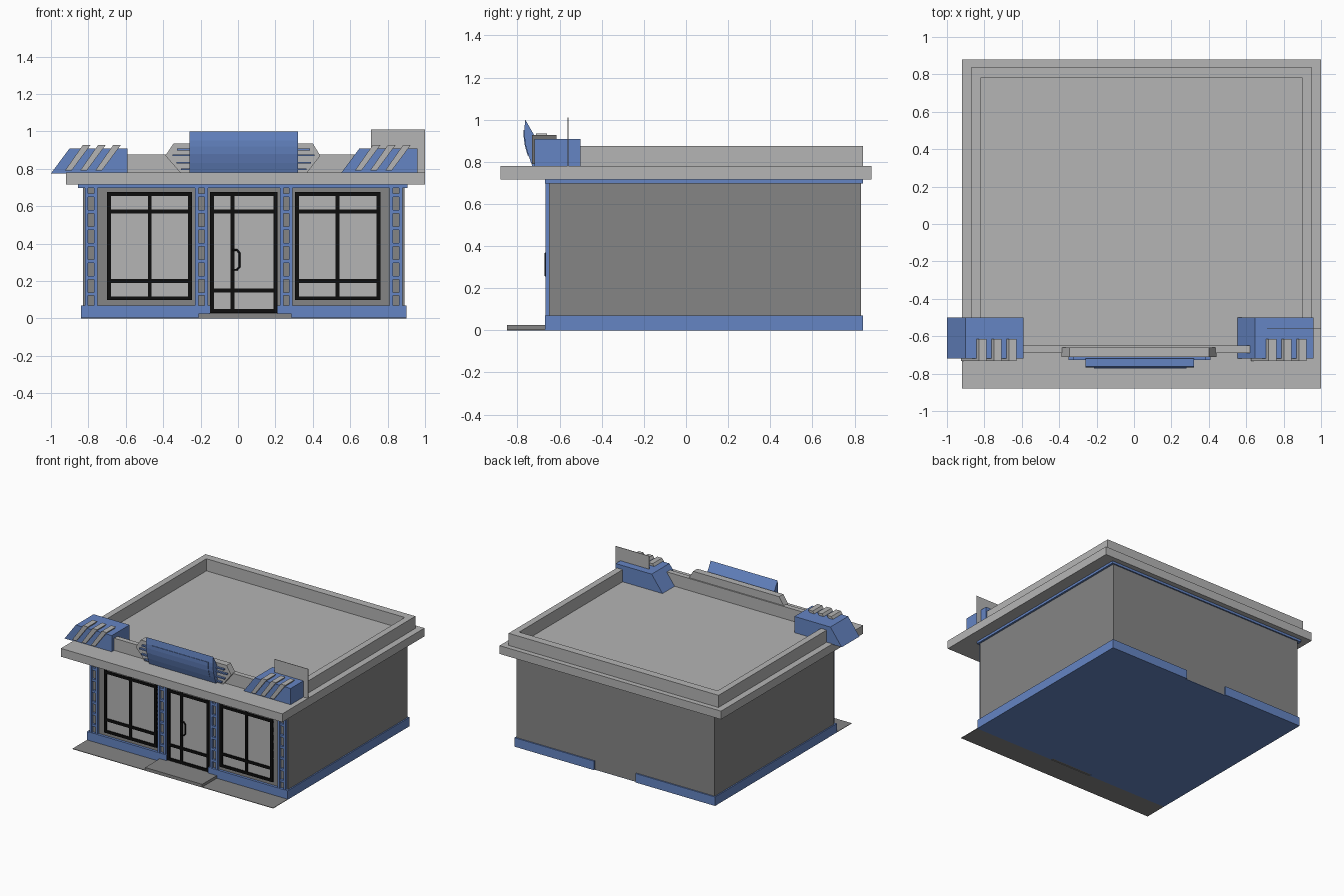
import bpy, bmesh
from mathutils import Vector

cube = bpy.data.objects.get("Cube")
if cube:
    bpy.data.objects.remove(cube, do_unlink=True)


def material(name, r, g, b):
    m = bpy.data.materials.new(name)
    m.use_nodes = True
    m.diffuse_color = (r, g, b, 1)
    m.node_tree.nodes["Principled BSDF"].inputs["Base Color"].default_value = (r, g, b, 1)
    return m


LIGHT = material("light grey", 0.46, 0.46, 0.46)
DARK = material("dark grey", 0.235, 0.235, 0.235)
BLUE = material("blue", 0.13, 0.235, 0.55)
BLACK = material("black", 0.004, 0.004, 0.004)


def prism(name, mat, points, axis, lo, hi):
    """Extrude a flat profile: (x, z) points along y, or (y, z) points along x."""
    bm = bmesh.new()
    place = (lambda a, b: (a, lo, b)) if axis == "y" else (lambda a, b: (lo, a, b))
    face = bm.faces.new([bm.verts.new(place(a, b)) for a, b in points])
    ext = bmesh.ops.extrude_face_region(bm, geom=[face])
    move = Vector((0, hi - lo, 0)) if axis == "y" else Vector((hi - lo, 0, 0))
    bmesh.ops.translate(bm, vec=move, verts=[v for v in ext["geom"] if isinstance(v, bmesh.types.BMVert)])
    bmesh.ops.recalc_face_normals(bm, faces=bm.faces)
    mesh = bpy.data.meshes.new(name)
    bm.to_mesh(mesh)
    bm.free()
    mesh.materials.append(mat)
    obj = bpy.data.objects.new(name, mesh)
    bpy.context.collection.objects.link(obj)
    return obj


def box(name, mat, x0, x1, y0, y1, z0, z1):
    return prism(name, mat, [(x0, z0), (x1, z0), (x1, z1), (x0, z1)], "y", y0, y1)


# Building shell, with the plinth interrupted at the doorways
box("walls", DARK, -0.83, 0.89, -0.65, 0.83, 0.003, 0.715)
box("plinth_right", BLUE, -0.84, -0.15, -0.67, 0.84, 0, 0.07)
box("plinth_left", BLUE, 0.21, 0.90, -0.67, 0.84, 0, 0.07)
box("underside", BLUE, -0.15, 0.21, -0.65, 0.83, 0, 0.003)
box("top_trim", BLUE, -0.855, 0.905, -0.67, 0.84, 0.697, 0.716)

# Pavement and door step
box("pavement", DARK, -0.84, 0.90, -0.85, -0.67, 0, 0.004)
box("door_step", DARK, -0.21, 0.285, -0.85, -0.65, 0.004, 0.025)

# Roof slab and parapet
box("roof_slab", LIGHT, -0.92, 1.0, -0.88, 0.88, 0.715, 0.78)
box("parapet_right", LIGHT, -0.87, -0.82, -0.55, 0.84, 0.78, 0.875)
box("parapet_left", LIGHT, 0.90, 0.95, -0.55, 0.84, 0.78, 0.875)
box("parapet_back", LIGHT, -0.82, 0.90, 0.78, 0.84, 0.78, 0.875)
box("parapet_front", LIGHT, -0.6, 0.62, -0.69, -0.65, 0.78, 0.875)


# Glazed units: pane, black border and bars
def glazing(name, x0, x1, z0, z1, upright, rails):
    t = 0.021
    box(name + "_pane", LIGHT, x0, x1, -0.654, -0.649, z0, z1)
    bars = [(x0, x0 + t, z0, z1), (x1 - t, x1, z0, z1), (x0, x1, z0, z0 + t), (x0, x1, z1 - t, z1),
            (upright - t / 2, upright + t / 2, z0, z1)]
    bars += [(x0, x1, z - t / 2, z + t / 2) for z in rails]
    for a, b, c, d in bars:
        box(name + "_bar", BLACK, a, b, -0.662, -0.65, c, d)


glazing("window_right", -0.70, -0.245, 0.097, 0.675, -0.472, (0.572, 0.2))
glazing("window_left", 0.305, 0.762, 0.097, 0.675, 0.533, (0.572, 0.2))
glazing("door", -0.15, 0.21, 0.028, 0.675, -0.03, (0.572, 0.15))

# Door handle
curve = bpy.data.curves.new("door_handle", "CURVE")
curve.dimensions = "3D"
curve.bevel_depth = 0.006
curve.bevel_resolution = 1
spline = curve.splines.new("POLY")
path = [(-0.03, 0.365), (-0.005, 0.365), (0.008, 0.35), (0.008, 0.275), (-0.005, 0.26), (-0.03, 0.26)]
spline.points.add(len(path) - 1)
for p, (x, z) in zip(spline.points, path):
    p.co = (x, -0.666, z, 1)
curve.materials.append(BLACK)
bpy.context.collection.objects.link(bpy.data.objects.new("door_handle", curve))

# Ladder pilasters: two rails and evenly spaced rungs
for cx in (-0.785, -0.195, 0.258, 0.845):
    for side in (-1, 1):
        rail = cx + side * 0.025
        box("pilaster_rail", BLUE, rail - 0.009, rail + 0.009, -0.668, -0.65, 0.07, 0.70)
    for i in range(7):
        z = 0.13 + i * 0.088
        box("pilaster_rung", BLUE, cx - 0.02, cx + 0.02, -0.666, -0.65, z - 0.009, z + 0.009)

# Slanted corner blocks, each with three slanted fins
for shift in (0, 1.55):
    block = [(-1.0, 0.775), (-0.59, 0.775), (-0.59, 0.907), (-0.902, 0.907)]
    prism("corner_block", BLUE, [(x + shift, z) for x, z in block], "y", -0.72, -0.50)
    for i in range(3):
        s = shift + i * 0.081
        fin = [(-0.925, 0.79), (-0.89, 0.79), (-0.789, 0.926), (-0.83, 0.926)]
        prism("corner_fin", LIGHT, [(x + s, z) for x, z in fin], "y", -0.732, -0.615)

# Thin upright panel behind the left corner block
box("roof_panel", LIGHT, 0.71, 1.0, -0.562, -0.558, 0.72, 1.01)

# Sign backing, blue streaks and curved sign
backing = [(-0.31, 0.78), (0.37, 0.78), (0.44, 0.87), (0.40, 0.935), (-0.345, 0.935), (-0.388, 0.87)]
prism("sign_backing", LIGHT, backing, "y", -0.712, -0.66)
for z, reach in ((0.902, 0.065), (0.872, 0.09), (0.832, 0.07), (0.797, 0.045)):
    box("sign_streak", BLUE, -0.26 - reach, 0.32 + reach, -0.728, -0.71, z - 0.005, z + 0.005)

front = [(-0.73, 0.78), (-0.748, 0.83), (-0.762, 0.88), (-0.767, 0.92), (-0.768, 0.95), (-0.763, 1.0)]
prism("sign", BLUE, front + [(-0.72, 0.925), (-0.712, 0.78)], "x", -0.26, 0.32)
panel = front[1:5]
raised = [(y - 0.004, z) for y, z in panel]
prism("sign_panel", BLUE, raised + panel[::-1], "x", -0.215, 0.28)
